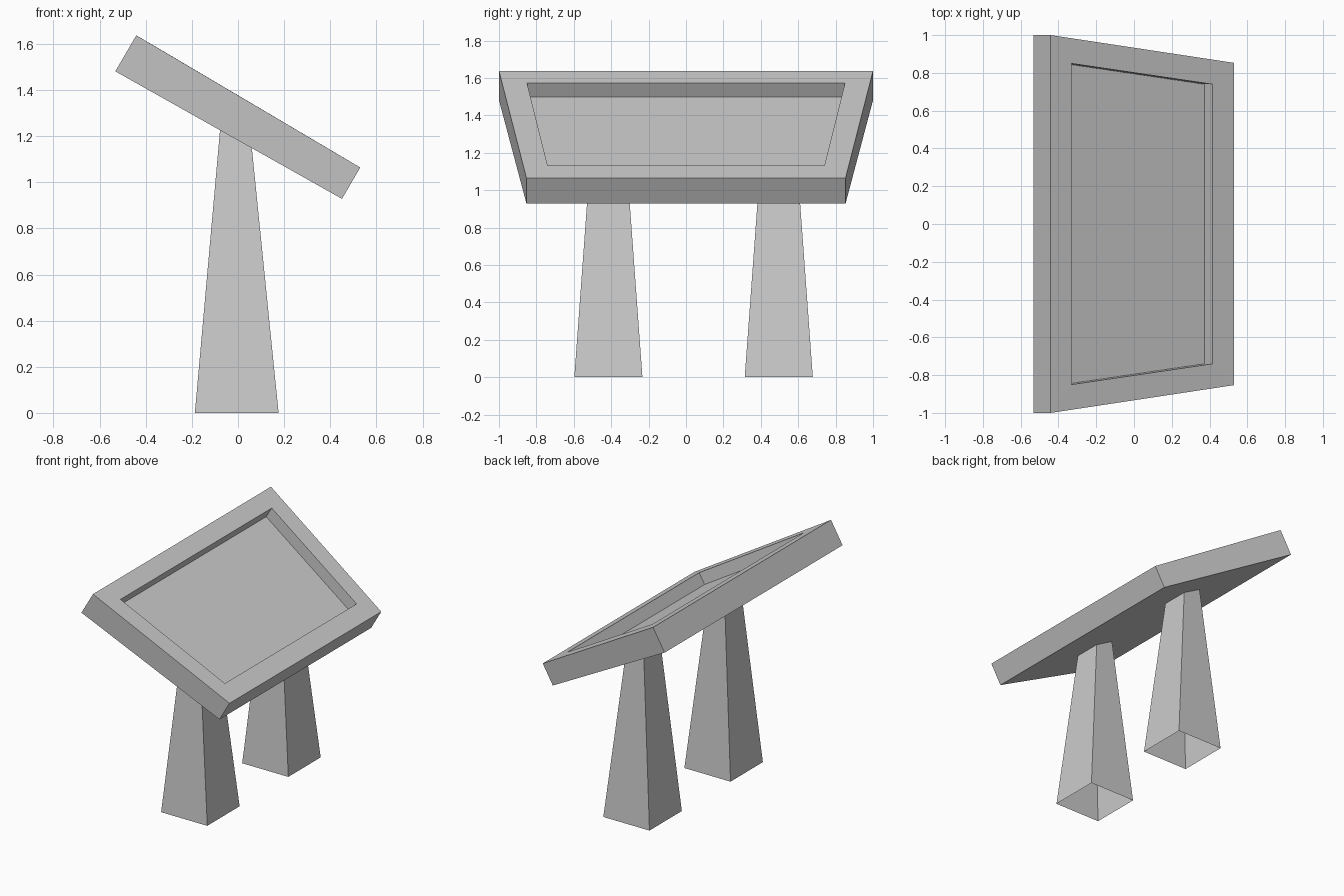
import bpy, bmesh

if "Cube" in bpy.data.objects:
    bpy.data.objects.remove(bpy.data.objects["Cube"])


def skin_rings(name, rings, cap_first, cap_last):
    """Join successive four-cornered rings with quads and cap the ends."""
    bm = bmesh.new()
    loops = [[bm.verts.new(p) for p in ring] for ring in rings]
    for a, b in zip(loops, loops[1:]):
        for i in range(4):
            j = (i + 1) % 4
            bm.faces.new((a[i], a[j], b[j], b[i]))
    if cap_first:
        bm.faces.new(loops[0][::-1])
    if cap_last:
        bm.faces.new(loops[-1])
    mesh = bpy.data.meshes.new(name)
    bm.to_mesh(mesh)
    bm.free()
    obj = bpy.data.objects.new(name, mesh)
    bpy.context.collection.objects.link(obj)
    return obj


def tray_ring(high, low, high_y, low_y):
    """Trapezoid between a wide high edge and a narrow low edge, each (x, z)."""
    (hx, hz), (lx, lz) = high, low
    return [(hx, -high_y, hz), (lx, -low_y, lz), (lx, low_y, lz), (hx, high_y, hz)]


# Tilted display panel with a recessed face
skin_rings("display_panel", [
    tray_ring((-0.532, 1.481), (0.451, 0.928), 1.0, 0.853),
    tray_ring((-0.441, 1.637), (0.53, 1.064), 1.0, 0.853),
    tray_ring((-0.33, 1.572), (0.415, 1.132), 0.85, 0.74),
    tray_ring((-0.373, 1.499), (0.372, 1.059), 0.85, 0.74),
], True, True)


# Tapered hollow legs, cut off along the sloping underside of the panel
def leg(name, y):
    left, right, z_left, z_right = -0.078, 0.06, 1.226, 1.149
    w = 0.182
    y_left, y_right = w - 0.073 * z_left, w - 0.073 * z_right
    base = [(-0.187, y - w, 0), (0.176, y - w, 0), (0.176, y + w, 0), (-0.187, y + w, 0)]
    top = [(left, y - y_left, z_left), (right, y - y_right, z_right),
           (right, y + y_right, z_right), (left, y + y_left, z_left)]
    skin_rings(name, [base, top], False, False)


leg("front_leg", -0.415)
leg("back_leg", 0.496)
